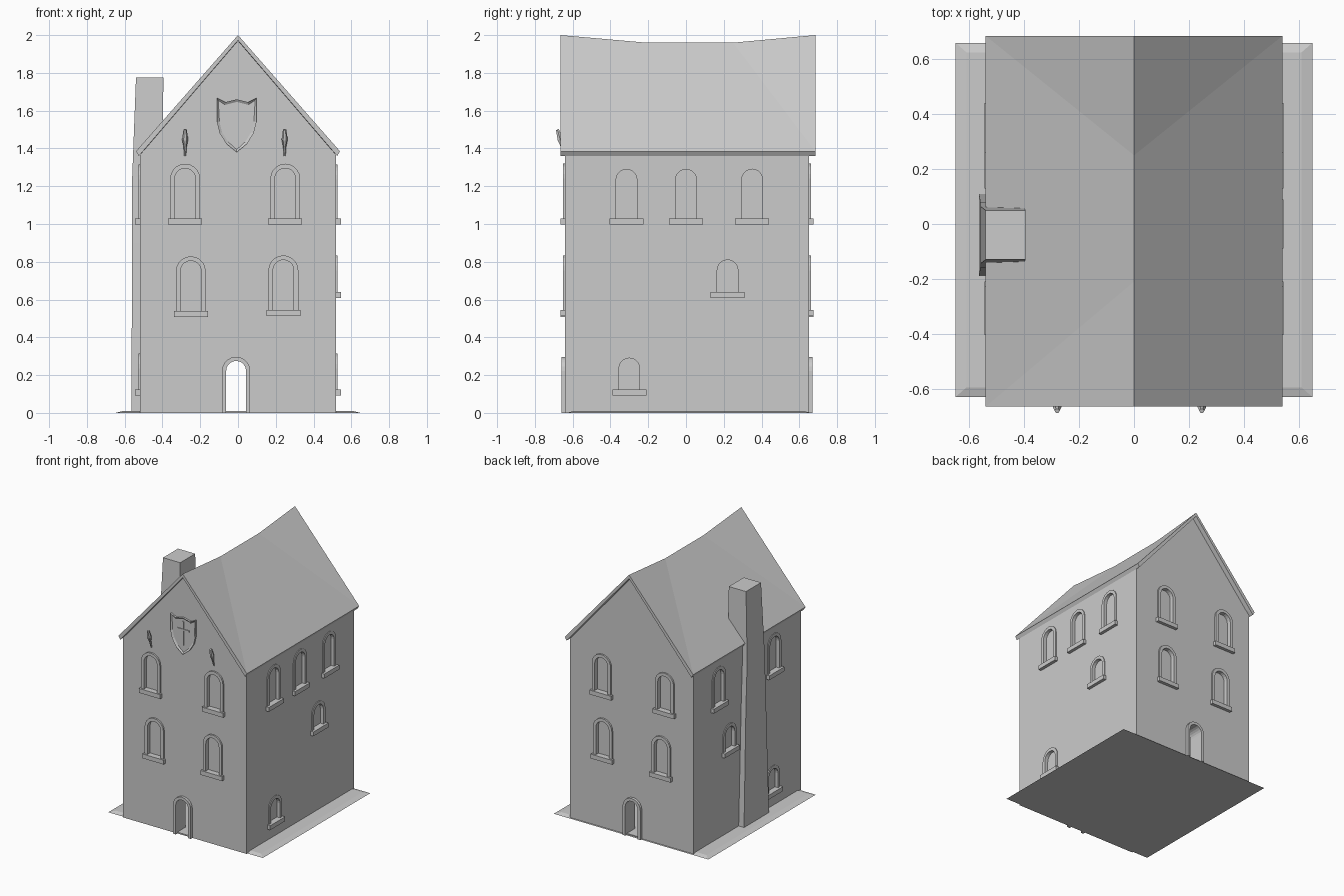
import bpy, bmesh
from math import pi, cos, sin
from mathutils import Matrix, Vector

old = bpy.data.objects.get("Cube")
if old:
    bpy.data.objects.remove(old)

stone = bpy.data.materials.new("plain_grey")
stone.use_nodes = True
GREY = (0.6, 0.6, 0.6, 1)
stone.diffuse_color = GREY
stone.node_tree.nodes["Principled BSDF"].inputs["Base Color"].default_value = GREY


def finish(name, bm, matrix=Matrix()):
    bmesh.ops.recalc_face_normals(bm, faces=bm.faces)
    mesh = bpy.data.meshes.new(name)
    bm.to_mesh(mesh)
    bm.free()
    mesh.transform(matrix)
    mesh.materials.append(stone)
    ob = bpy.data.objects.new(name, mesh)
    bpy.context.collection.objects.link(ob)
    return ob


def loft(bm, sections, closed=True):
    """Skin a list of equal-length point loops; cap both ends."""
    rows = [[bm.verts.new(p) for p in s] for s in sections]
    n = len(rows[0])
    for a, b in zip(rows, rows[1:]):
        for i in range(n):
            j = (i + 1) % n
            bm.faces.new((a[i], a[j], b[j], b[i]))
    bm.faces.new(rows[0][::-1])
    bm.faces.new(rows[-1])


def box(bm, x0, x1, y0, y1, z0, z1):
    loft(bm, [[(x0, y0, z), (x1, y0, z), (x1, y1, z), (x0, y1, z)] for z in (z0, z1)])


def prism(bm, outline, y0, y1):
    loft(bm, [[(x, y, z) for x, z in outline] for y in (y0, y1)])


def arch(u, w, z0, top, segs=10):
    r = w / 2
    curve = [(u + r * cos(pi * i / segs), top - r + r * sin(pi * i / segs)) for i in range(segs + 1)]
    return [(u + r, z0)] + curve + [(u - r, z0)]


def arch_frame(bm, u, w, z0, top, rim, out, back=0.02):
    """Arched surround swept between an inner and an outer arch."""
    inner, outer = arch(u, w, z0, top), arch(u, w + 2 * rim, z0, top + rim)
    loft(bm, [[(a[0], -out, a[1]), (b[0], -out, b[1]), (b[0], back, b[1]), (a[0], back, a[1])]
              for a, b in zip(inner, outer)])


def cut(target, cutter):
    mod = target.modifiers.new("cut", "BOOLEAN")
    mod.object, mod.solver = cutter, "EXACT"
    bpy.context.view_layer.objects.active = target
    bpy.ops.object.modifier_apply(modifier=mod.name)
    bpy.data.objects.remove(cutter)


# Wall positions: local x runs along the wall, local -y points outwards
FRONT, BACK, SIDE = -0.64, 0.65, 0.52
WALLS = {
    "front": Matrix.Translation((0, FRONT, 0)),
    "right": Matrix.Translation((SIDE, 0, 0)) @ Matrix.Rotation(pi / 2, 4, "Z"),
    "back": Matrix.Translation((0, BACK, 0)) @ Matrix.Rotation(pi, 4, "Z"),
    "left": Matrix.Translation((-SIDE, 0, 0)) @ Matrix.Rotation(-pi / 2, 4, "Z"),
}

# House body with a gable that follows the sagging ridge
SAG = 0.04
bm = bmesh.new()
loft(bm, [[(-SIDE, y, 0), (SIDE, y, 0), (SIDE, y, 1.375), (0, y, 1.975 - s), (-SIDE, y, 1.375)]
          for y, s in ((FRONT, 0), (-0.21, SAG), (0.25, SAG), (BACK, 0))])
walls = finish("house_walls", bm)

bm = bmesh.new()
box(bm, -0.42, 0.42, FRONT + 0.1, BACK - 0.1, 0.01, 1.3)
cut(walls, finish("room_cutter", bm))
bm = bmesh.new()
prism(bm, arch(-0.01, 0.105, 0.01, 0.275), -0.8, 0.8)
cut(walls, finish("door_cutter", bm))

# Sagging roof shell
bm = bmesh.new()
loft(bm, [[(-0.54, y, 1.385), (0, y, 2 - s), (0.54, y, 1.385),
           (0.525, y, 1.36), (0, y, 1.972 - s), (-0.525, y, 1.36)]
          for y, s in ((-0.665, 0), (-0.21, SAG), (0.25, SAG), (0.685, 0))])
bmesh.ops.triangulate(bm, faces=[f for f in bm.faces if len(f.verts) == 4])
finish("roof", bm)

# Sloping ground plinth
bm = bmesh.new()
loft(bm, [[(-x, y0, z), (x, y0, z), (x, y1, z), (-x, y1, z)]
          for x, y0, y1, z in ((0.65, -0.63, 0.66, 0), (0.61, -0.595, 0.625, 0.01))])
finish("plinth", bm)

# Windows: position along the wall, sill top, inner arch top
gable = [(-0.28, 1.03, 1.295), (0.25, 1.03, 1.295), (-0.25, 0.54, 0.805), (0.24, 0.545, 0.81)]
flank = [(-0.315, 1.03, 1.29), (0, 1.03, 1.29), (0.35, 1.03, 1.29),
         (0.22, 0.64, 0.81), (-0.3, 0.125, 0.29)]
layout = {
    "front": gable,
    "back": [(-u, a, b) for u, a, b in gable],
    "right": flank,
    "left": [(-u, a, b) for u, a, b in flank if u],
}
for side, windows in layout.items():
    place = WALLS[side]
    out = 0.012 if side in ("front", "back") else 0.006
    recess, frames, sills = bmesh.new(), bmesh.new(), bmesh.new()
    for u, z0, top in windows:
        prism(recess, arch(u, 0.11, z0, top), -0.05, 0.02)
        arch_frame(frames, u, 0.11, z0, top, 0.024, out, 0.01)
        box(sills, u - 0.09, u + 0.09, -0.024, 0.02, z0 - 0.033, z0)
    cut(walls, finish("window_cutter", recess, place))
    finish(side + "_window_frames", frames, place)
    finish(side + "_window_sills", sills, place)

# Door surrounds
for side, u in (("front", -0.01), ("back", 0.01)):
    bm = bmesh.new()
    arch_frame(bm, u, 0.105, 0, 0.275, 0.022, 0.02)
    finish(side + "_door_frame", bm, WALLS[side])

# Chimney: height, outer x, inner x, half width
bm = bmesh.new()
loft(bm, [[(x0, -0.04 - h, z), (x1, -0.04 - h, z), (x1, -0.04 + h, z), (x0, -0.04 + h, z)]
          for z, x0, x1, h in ((0, -0.565, -0.5, 0.15), (0.9, -0.56, -0.5, 0.12),
                               (1.25, -0.56, -0.4, 0.105), (1.775, -0.54, -0.395, 0.09))])
finish("chimney", bm)

# Shield plate with sunken field and raised cross
half = [(0, 1.66), (0.06, 1.645), (0.105, 1.667), (0.105, 1.54), (0.09, 1.48), (0.055, 1.425)]
outline = half + [(0, 1.38)] + [(-x, z) for x, z in half[:0:-1]]
bm = bmesh.new()
prism(bm, outline, -0.014, 0.01)
bm.normal_update()
face = min(bm.faces, key=lambda f: f.calc_center_median().y)
bmesh.ops.recalc_face_normals(bm, faces=bm.faces)
bmesh.ops.inset_region(bm, faces=[face], thickness=0.014)
bmesh.ops.translate(bm, verts=face.verts, vec=(0, 0.009, 0))
finish("shield", bm, WALLS["front"] @ Matrix.Translation((-0.007, 0, 0)))
bm = bmesh.new()
box(bm, -0.006, 0.006, -0.011, 0, 1.45, 1.63)
box(bm, -0.05, 0.05, -0.011, 0, 1.56, 1.572)
finish("shield_cross", bm, WALLS["front"] @ Matrix.Translation((-0.007, 0, 0)))

# Wall torches leaning outwards: height, radius
for name, x in (("right_torch", -0.28), ("left_torch", 0.247)):
    bm = bmesh.new()
    loft(bm, [[(r * cos(i * pi / 3), r * sin(i * pi / 3), z) for i in range(6)]
              for z, r in ((0, 0.005), (0.05, 0.008), (0.09, 0.016), (0.145, 0.009))])
    lean = Matrix.Rotation(0.27, 4, "X")
    finish(name, bm, Matrix.Translation((x, FRONT - 0.002, 1.36)) @ lean)
